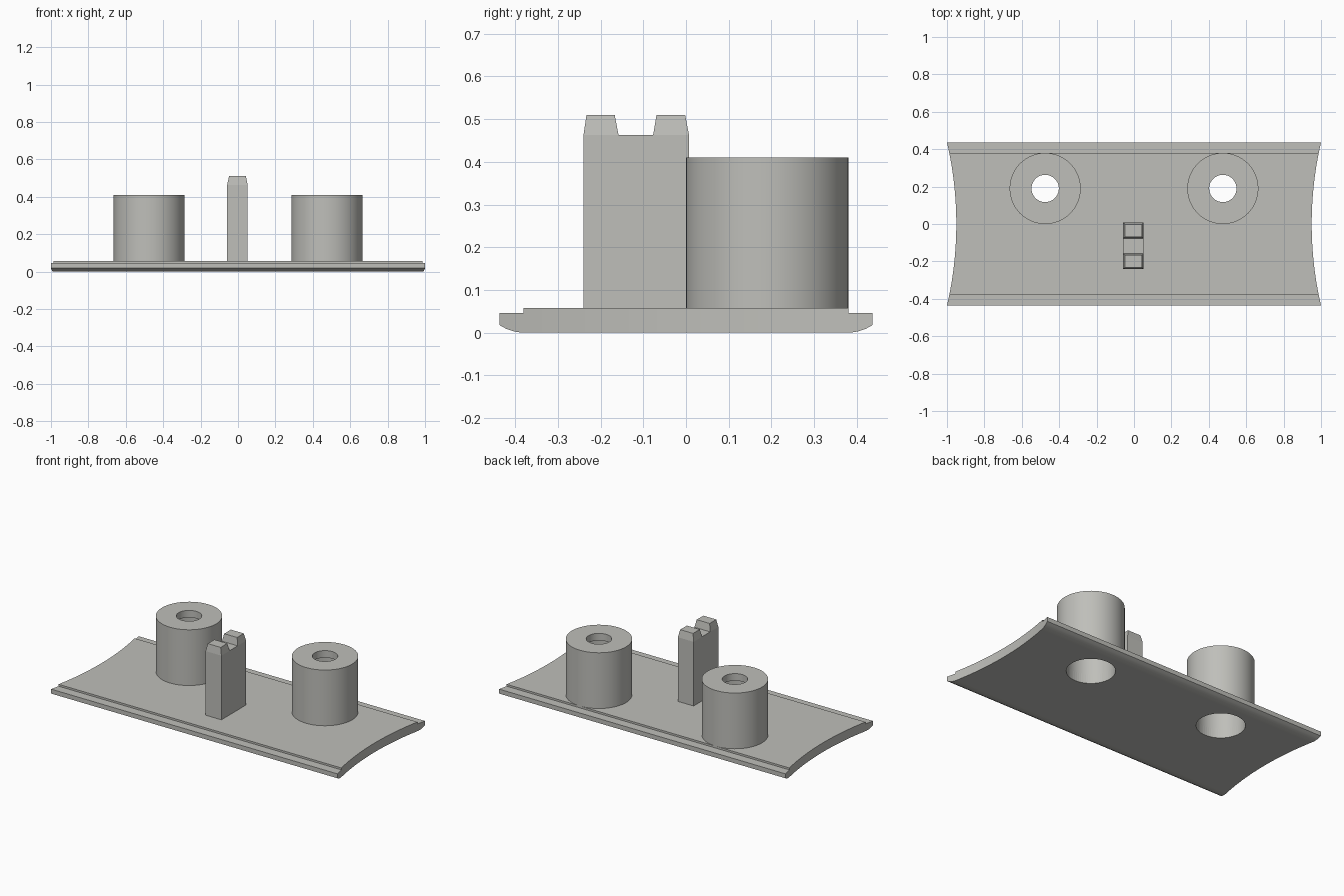
import bpy, bmesh, math

if "Cube" in bpy.data.objects:
    bpy.data.objects.remove(bpy.data.objects["Cube"])

grey = bpy.data.materials.new("warm_grey")
grey.diffuse_color = (0.52, 0.52, 0.49, 1)
grey.use_nodes = True
grey.node_tree.nodes["Principled BSDF"].inputs["Base Color"].default_value = grey.diffuse_color

BOSS_X, BOSS_Y, BOSS_R, BORE_R, HOLE_R = 0.475, 0.19, 0.19, 0.138, 0.073


def make(name, bm):
    bmesh.ops.recalc_face_normals(bm, faces=bm.faces)
    me = bpy.data.meshes.new(name)
    bm.to_mesh(me)
    bm.free()
    me.materials.append(grey)
    ob = bpy.data.objects.new(name, me)
    bpy.context.collection.objects.link(ob)
    return ob


def smooth(ob, angle=30):
    bpy.ops.object.select_all(action='DESELECT')
    ob.select_set(True)
    bpy.context.view_layer.objects.active = ob
    bpy.ops.object.shade_smooth_by_angle(angle=math.radians(angle))


def cut(target, name, x, y, radius, segments):
    """Subtract a vertical cylinder, then keep it hidden."""
    bm = bmesh.new()
    bmesh.ops.create_cone(bm, cap_ends=True, segments=segments,
                          radius1=radius, radius2=radius, depth=1)
    cutter = make(name, bm)
    cutter.location = (x, y, 0)
    cutter.hide_render = True
    cutter.hide_set(True)
    mod = target.modifiers.new(name, 'BOOLEAN')
    mod.operation, mod.solver, mod.object = 'DIFFERENCE', 'EXACT', cutter


# Base plate: stepped top edges and rounded lower edges, extruded along x
half = [(0.385, 0.0), (0.403, 0.003), (0.42, 0.0085), (0.437, 0.018),
        (0.437, 0.046), (0.38, 0.046), (0.38, 0.058)]
profile = half + [(-y, z) for y, z in reversed(half)]
bm = bmesh.new()
face = bm.faces.new([bm.verts.new((-1.1, y, z)) for y, z in profile])
ext = bmesh.ops.extrude_face_region(bm, geom=[face])
for v in ext['geom']:
    if isinstance(v, bmesh.types.BMVert):
        v.co.x = 1.1
plate = make("base_plate", bm)
smooth(plate)

# Concave plate ends and bores
END_R = (0.437 ** 2 + 0.05 ** 2) / 0.1
for side, word in ((-1, "left"), (1, "right")):
    cut(plate, word + "_end_cutter", side * (0.95 + END_R), 0, END_R, 360)
    cut(plate, word + "_bore_cutter", side * BOSS_X, BOSS_Y, BORE_R, 64)

# Hollow bosses: wide bore below, narrow hole through the top lip
rings = [(BOSS_R, 0.057), (BOSS_R, 0.41), (HOLE_R, 0.41),
         (HOLE_R, 0.365), (BORE_R, 0.365), (BORE_R, 0.057)]
N = 64
for side, word in ((-1, "left"), (1, "right")):
    bm = bmesh.new()
    loops = [[bm.verts.new((side * BOSS_X + r * math.cos(2 * math.pi * i / N),
                            BOSS_Y + r * math.sin(2 * math.pi * i / N), z))
              for i in range(N)] for r, z in rings]
    for k, a in enumerate(loops):
        b = loops[(k + 1) % len(loops)]
        for i in range(N):
            j = (i + 1) % N
            bm.faces.new((a[i], a[j], b[j], b[i]))
    smooth(make(word + "_boss", bm))

# Clip post: side outline with a notch, tapered in x above the notch floor
outline = [(-0.24, 0.057), (-0.24, 0.463), (-0.233, 0.51), (-0.167, 0.51),
           (-0.158, 0.463), (-0.077, 0.463), (-0.069, 0.51), (-0.002, 0.51),
           (0.007, 0.463), (0.007, 0.057)]
bm = bmesh.new()
sides = [[bm.verts.new((-0.003 + s * (0.045 if z > 0.5 else 0.055), y, z))
          for y, z in outline] for s in (-1, 1)]
for s in sides:
    bm.faces.new((s[0], s[1], s[4], s[5], s[8], s[9]))
    bm.faces.new(s[1:5])
    bm.faces.new(s[5:9])
for i in range(len(outline)):
    j = (i + 1) % len(outline)
    bm.faces.new((sides[0][i], sides[0][j], sides[1][j], sides[1][i]))
make("clip_post", bm)
